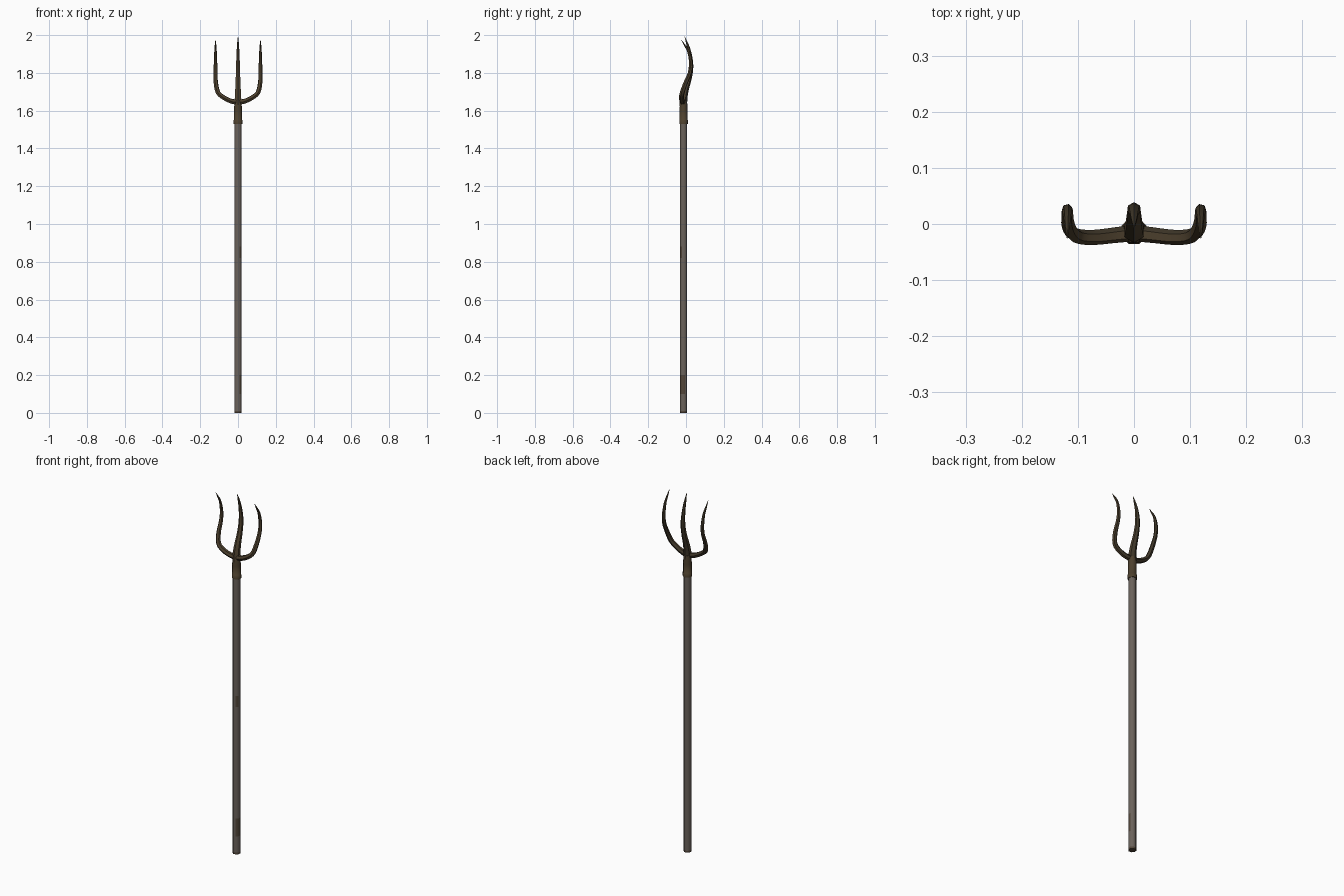
import bpy, bmesh, math
from mathutils import Vector

if "Cube" in bpy.data.objects:
    bpy.data.objects.remove(bpy.data.objects["Cube"])

def material(name, rgb):
    m = bpy.data.materials.new(name)
    m.diffuse_color = (*rgb, 1)
    m.use_nodes = True
    m.node_tree.nodes["Principled BSDF"].inputs["Base Color"].default_value = m.diffuse_color
    return m

WOOD = material("weathered wood", (0.145, 0.122, 0.104))
STAIN = material("dark wood stain", (0.085, 0.062, 0.042))
IRON = material("rusty iron", (0.075, 0.052, 0.027))
DARK = material("dark iron", (0.05, 0.038, 0.022))
CY = -0.013   # y of the shaft axis

def tube(name, path, sides, mats, rule=None, angle=40):
    """Sweep a polygon along path points (x, y, z, radius)."""
    bm = bmesh.new()
    pts = [Vector(p[:3]) for p in path]
    rings, prev, u = [], None, Vector((1, 0, 0))
    for i, p in enumerate(pts):
        t = (pts[min(i + 1, len(pts) - 1)] - pts[max(i - 1, 0)]).normalized()
        if prev is None:
            u = Vector((0, 0, 1)).rotation_difference(t) @ u
        else:
            u = prev.rotation_difference(t) @ u
        prev, v = t, t.cross(u)
        ring = []
        for k in range(sides):
            a = 2 * math.pi * (k + 0.5) / sides
            ring.append(bm.verts.new(p + path[i][3] * (math.cos(a) * u + math.sin(a) * v)))
        rings.append(ring)
    for a, b in zip(rings, rings[1:]):
        for k in range(sides):
            j = (k + 1) % sides
            bm.faces.new((a[k], a[j], b[j], b[k]))
    bm.faces.new(rings[0][::-1])
    bm.faces.new(rings[-1])
    bm.normal_update()
    for f in bm.faces:
        f.smooth = True
        if rule:
            f.material_index = rule(f.calc_center_median(), f.normal)
    me = bpy.data.meshes.new(name)
    bm.to_mesh(me)
    bm.free()
    for m in mats:
        me.materials.append(m)
    me.set_sharp_from_angle(angle=math.radians(angle))
    ob = bpy.data.objects.new(name, me)
    bpy.context.collection.objects.link(ob)
    return ob

def smooth_path(ctrl, n=3):
    """Catmull-Rom refinement of a few control points."""
    c = [Vector(p) for p in ctrl]
    out = []
    for i in range(len(c) - 1):
        a, b, d, e = c[max(i - 1, 0)], c[i], c[i + 1], c[min(i + 2, len(c) - 1)]
        for s in range(n):
            t = s / n
            out.append(0.5 * (2 * b + (d - a) * t + (2 * a - 5 * b + 4 * d - e) * t * t
                              + (3 * b - a - 3 * d + e) * t ** 3))
    return out + [c[-1]]

# Wooden shaft with a few worn, stained facets
def shaft_rule(c, n):
    if c.z < 0.012:
        return 1
    if 0.10 < c.z < 0.20 and n.x > 0.3 and n.y < 0.5:
        return 1
    if 0.82 < c.z < 0.88 and n.x > 0.3 and n.y < -0.3:
        return 1
    return 0

tube("shaft", [(0, CY, z, 0.0205) for z in (0, 0.01, 0.10, 0.20, 0.82, 0.88, 1.54)],
     8, [WOOD, STAIN], shaft_rule, 50)

# Iron socket with a collar at its lower end
tube("socket", [(0, CY, 1.53, 0.0245), (0, CY, 1.55, 0.0245), (0, CY, 1.552, 0.0225),
                (0, CY, 1.60, 0.0225), (0, CY, 1.65, 0.0205)], 8, [IRON], None, 50)

# Centre tine, curving back and then forward to its point
centre = [(0, CY, 1.62, 0.020), (0, -0.013, 1.66, 0.020), (0, -0.003, 1.71, 0.017),
          (0, 0.016, 1.77, 0.014), (0, 0.027, 1.835, 0.012), (0, 0.021, 1.90, 0.009),
          (0, 0.008, 1.95, 0.006), (0, -0.007, 1.992, 0.0008)]
dark_top = lambda c, n: 1 if n.y > 0.5 else 0
tube("centre_tine", smooth_path(centre), 6, [IRON, DARK], dark_top)

# Side tines, mirrored
side = [(0, -0.016, 1.645, 0.015), (0.035, -0.020, 1.65, 0.014), (0.075, -0.024, 1.669, 0.0135),
        (0.105, -0.020, 1.695, 0.013), (0.117, -0.003, 1.745, 0.012),
        (0.119, 0.020, 1.80, 0.0105), (0.119, 0.026, 1.85, 0.0095),
        (0.119, 0.014, 1.91, 0.007), (0.119, -0.006, 1.945, 0.0045), (0.119, -0.025, 1.975, 0.0008)]
for s, nm in ((1, "right_tine"), (-1, "left_tine")):
    tube(nm, smooth_path([(s * x, y, z, r) for x, y, z, r in side]), 6, [IRON, DARK], dark_top)
